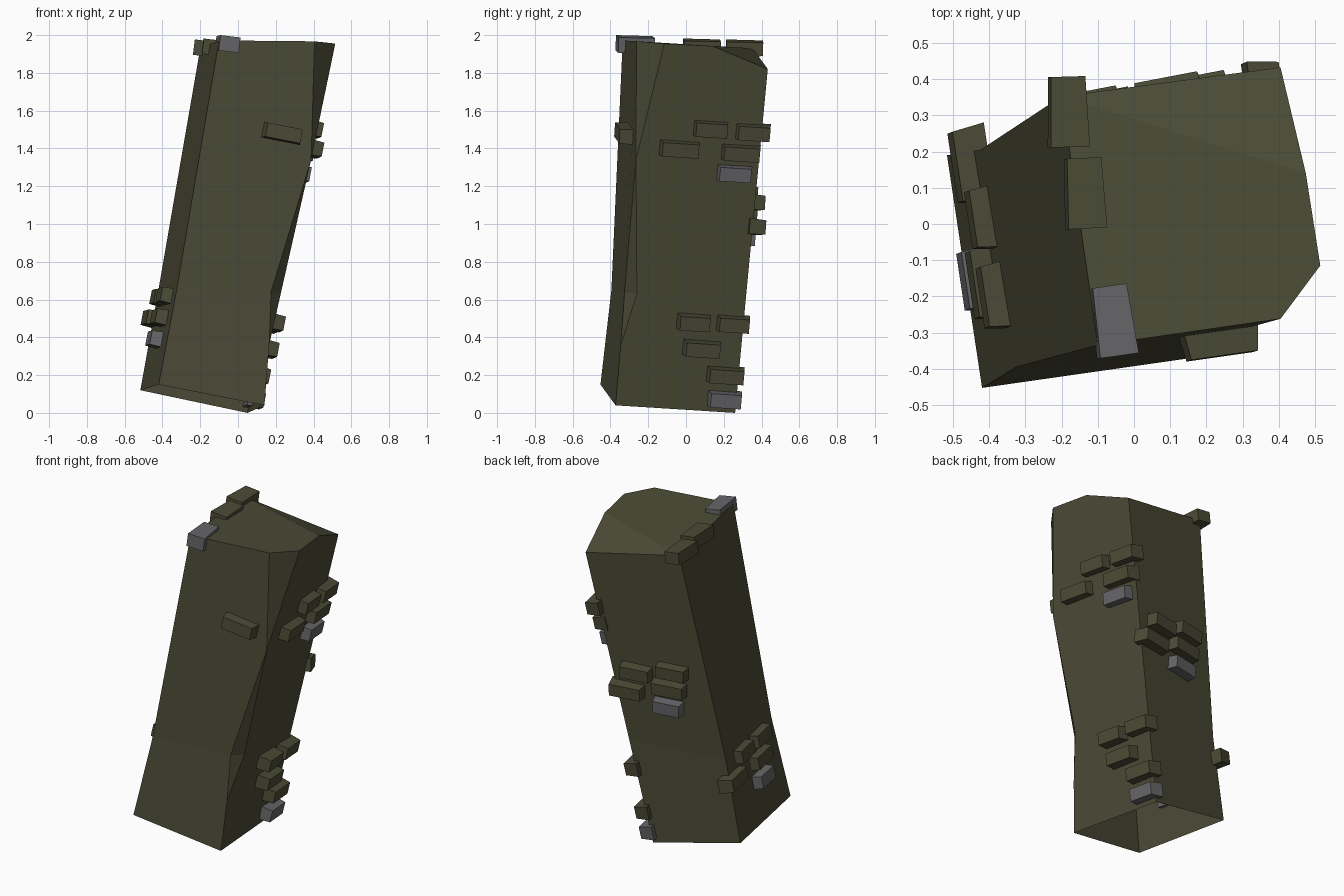
import bpy
import bmesh
from mathutils import Vector, Matrix, Euler

if "Cube" in bpy.data.objects:
    bpy.data.objects.remove(bpy.data.objects["Cube"])


def material(name, rgb):
    m = bpy.data.materials.new(name)
    m.diffuse_color = (*rgb, 1)
    m.use_nodes = True
    m.node_tree.nodes["Principled BSDF"].inputs["Base Color"].default_value = m.diffuse_color
    return m


OLIVE = material("olive stone", (0.072, 0.071, 0.038))
GREY = material("grey stone", (0.135, 0.135, 0.142))


def finish(bm, name, mat):
    me = bpy.data.meshes.new(name)
    bm.to_mesh(me)
    bm.free()
    me.materials.append(mat)
    ob = bpy.data.objects.new(name, me)
    bpy.context.collection.objects.link(ob)
    return ob


# Leaning pillar shell, open underneath, with chipped front-right and back-right corners
# a = front left, b = back left, c = front right, d = back right
P = {
    "a0": (-0.42, -0.453, 0.15), "a1": (-0.325, -0.395, 0.65), "a2": (-0.10, -0.335, 1.972),
    "b0": (-0.517, 0.19, 0.12), "b1": (-0.425, 0.205, 0.63), "b2": (-0.20, 0.353, 1.93),
    "c0": (0.14, -0.373, 0.04), "c1": (0.165, -0.345, 0.36), "c2": (0.175, -0.325, 0.64),
    "c3": (0.387, -0.265, 1.34), "c4": (0.405, -0.262, 1.967),
    "d0": (0.05, 0.26, 0.0), "d1": (0.175, 0.32, 0.64), "d2": (0.405, 0.433, 1.82),
    "dent": (0.226, -0.26, 0.63), "e": (0.515, -0.115, 1.955), "f": (0.475, 0.14, 1.942),
}
FACES = [
    "a0 c0 c1 c2 a1", "a1 c2 c3 c4 a2",            # front
    "c1 dent c2", "c2 dent c3", "c3 e c4",         # chipped edge
    "c0 d0 d1 d2 f e c3 dent c1",                  # right
    "d0 b0 b1 d1", "d1 b1 b2 d2",                  # back
    "b0 a0 a1 b1", "b1 a1 a2 b2",                  # left
    "a2 c4 e f b2", "f d2 b2",                     # top
]
bm = bmesh.new()
verts = {k: bm.verts.new(v) for k, v in P.items()}
for f in FACES:
    bm.faces.new([verts[k] for k in f.split()])
finish(bm, "pillar", OLIVE)


def box(name, mat, size, matrix, taper=0.88):
    """Brick whose outer (+y) end face is slightly smaller."""
    bm = bmesh.new()
    bmesh.ops.create_cube(bm, size=1)
    for v in bm.verts:
        if v.co.y > 0:
            v.co.x *= taper
            v.co.z *= taper
        v.co = matrix @ Vector([v.co[i] * size[i] for i in range(3)])
    if matrix.determinant() < 0:
        bmesh.ops.reverse_faces(bm, faces=bm.faces[:])
    finish(bm, name, mat)


def bricks(side, corners, solve, rows, out=0.015):
    """Set bricks into the wall plane through three corners; solve = axis found from the plane."""
    o, p, q = (Vector(P[k]) for k in corners)
    t = (p - o).normalized()
    n = t.cross(q - o).normalized()
    u = n.cross(t)
    rot = Matrix((t, n, u)).transposed()
    for i, (h, z, length, mat) in enumerate(rows):
        c = Vector((h, h, z))
        c[solve] = 0
        c[solve] = n.dot(o - c) / n[solve]
        m = Matrix.Translation(c + n * out) @ rot.to_4x4()
        box(f"{side}_brick_{i + 1}", mat, (length, 0.09, 0.085), m)


# Bricks on the right wall: (y, z, length, colour)
bricks("right", ("c0", "d0", "d2"), 0, [
    (0.13, 1.505, 0.19, OLIVE), (0.355, 1.487, 0.19, OLIVE),
    (-0.035, 1.40, 0.22, OLIVE), (0.29, 1.378, 0.215, OLIVE), (0.255, 1.27, 0.19, GREY),
    (0.042, 0.48, 0.18, OLIVE), (0.25, 0.472, 0.18, OLIVE), (0.085, 0.34, 0.205, OLIVE),
    (0.21, 0.20, 0.205, OLIVE), (0.205, 0.072, 0.185, GREY)])

# Bricks on the back wall: (x, z, length, colour)
bricks("back", ("d1", "b1", "b2"), 1, [
    (0.10, 1.115, 0.20, OLIVE), (-0.125, 1.16, 0.20, OLIVE),
    (0.165, 0.985, 0.22, OLIVE), (-0.10, 1.045, 0.22, OLIVE), (-0.09, 0.925, 0.19, GREY)])

# Bricks low on the left wall: (y, z, length, colour)
bricks("left", ("b0", "a0", "a1"), 0, [
    (-0.195, 0.615, 0.19, OLIVE), (0.02, 0.605, 0.18, OLIVE),
    (-0.16, 0.50, 0.21, OLIVE), (0.165, 0.495, 0.22, OLIVE), (-0.15, 0.385, 0.18, GREY)])

# Single brick on the front wall
bricks("front", ("a0", "c0", "c4"), 1, [(0.235, 1.48, 0.215, OLIVE)])

# Bricks along the top left rim
for i, (loc, yaw, mat) in enumerate([
        ((-0.183, 0.31, 1.93), 0.03, OLIVE),
        ((-0.137, 0.085, 1.935), 0.05, OLIVE),
        ((-0.058, -0.268, 1.953), 0.14, GREY)]):
    m = Matrix.Translation(loc) @ Euler((0, 0.12, yaw)).to_matrix().to_4x4()
    box(f"rim_brick_{i + 1}", mat, (0.108, 0.195, 0.082), m)
